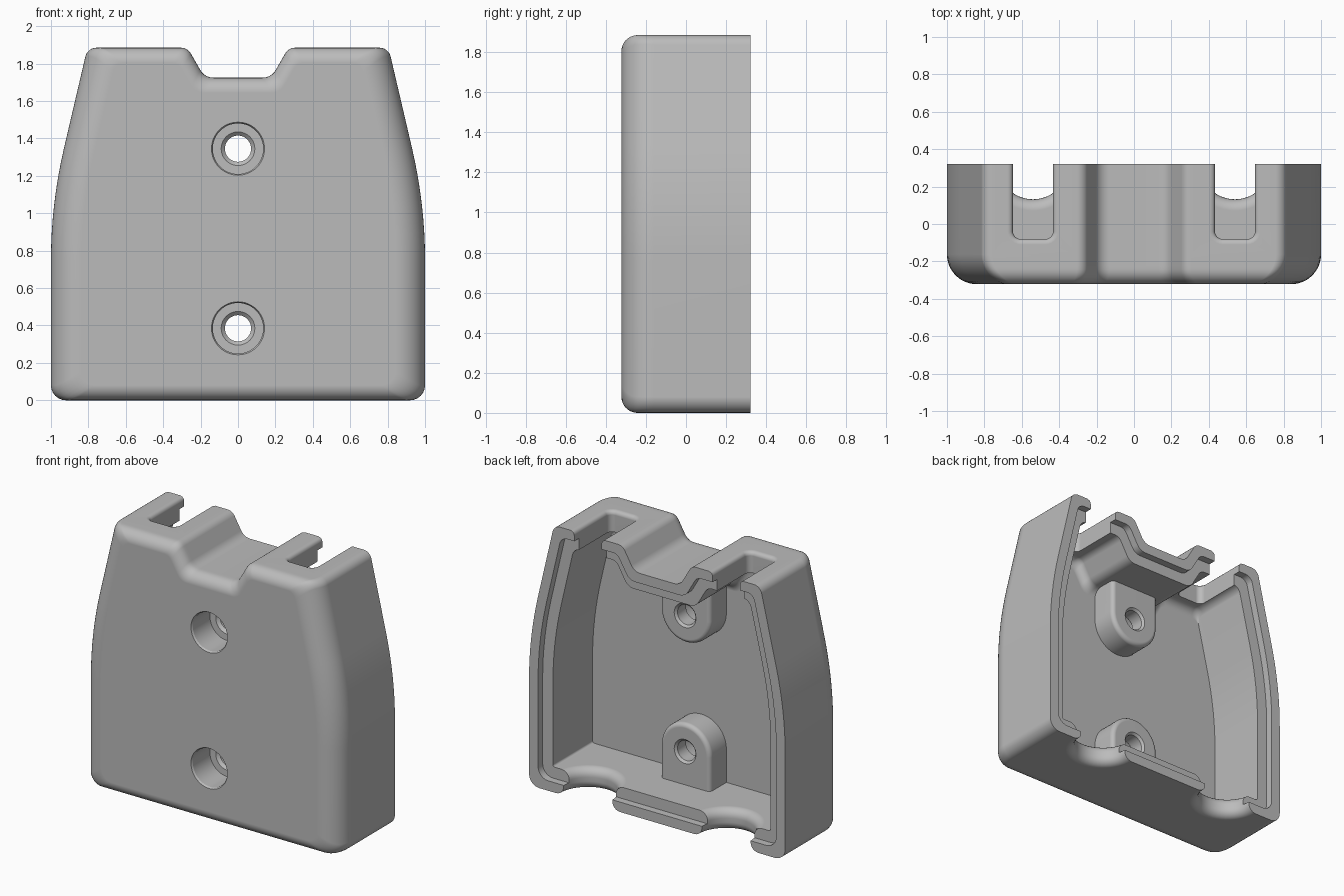
import bpy, bmesh, math
from mathutils import Vector

if "Cube" in bpy.data.objects:
    bpy.data.objects.remove(bpy.data.objects["Cube"])

grey = bpy.data.materials.new("light_grey_plastic")
grey.use_nodes = True
GREY = (0.5, 0.5, 0.5, 1)
grey.diffuse_color = GREY
grey.node_tree.nodes["Principled BSDF"].inputs["Base Color"].default_value = GREY

FRONT, BACK = -0.322, 0.322
WALL = 0.15
FLOOR = FRONT + WALL
BOSS_BACK = 0.01


def offset(pts, dists):
    """Move every edge of a counter-clockwise polygon inward by its own distance."""
    n = len(pts)
    normals = []
    for i in range(n):
        e = (pts[(i + 1) % n] - pts[i]).normalized()
        normals.append(Vector((-e.y, e.x)))
    out = []
    for i in range(n):
        a, b, da, db = normals[i - 1], normals[i], dists[i - 1], dists[i]
        det = a.x * b.y - a.y * b.x
        if abs(det) < 1e-5:
            out.append(pts[i] + a * da)
        else:
            out.append(pts[i] + Vector((da * b.y - db * a.y, db * a.x - da * b.x)) / det)
    return out


def rounded(pts, radii, seg=6):
    """Replace corners by circular arcs."""
    out = []
    for i, p in enumerate(pts):
        r = radii[i]
        if r <= 0:
            out.append(p)
            continue
        u = (pts[i - 1] - p).normalized()
        v = (pts[(i + 1) % len(pts)] - p).normalized()
        half = (math.pi - u.angle(v)) / 2
        t, w = r * math.tan(half), math.cos(half)
        a, c = p + u * t, p + v * t
        for k in range(seg + 1):
            s = k / seg
            f, g, h = (1 - s) ** 2, 2 * s * (1 - s) * w, s * s
            out.append((a * f + p * g + c * h) / (f + g + h))
    return out


def loft(name, layers, axis):
    """Skin a stack of (level, outline) layers along the y or z axis."""
    bm = bmesh.new()
    rings = []
    for level, outline in layers:
        rings.append([bm.verts.new((p.x, level, p.y) if axis == "y" else (p.x, p.y, level))
                      for p in outline])
    n = len(rings[0])
    for lo, hi in zip(rings, rings[1:]):
        for i in range(n):
            j = (i + 1) % n
            bm.faces.new((lo[i], lo[j], hi[j], hi[i]))
    bm.faces.new(rings[0])
    bm.faces.new(rings[-1])
    bmesh.ops.recalc_face_normals(bm, faces=bm.faces)
    mesh = bpy.data.meshes.new(name)
    bm.to_mesh(mesh)
    bm.free()
    mesh.materials.append(grey)
    ob = bpy.data.objects.new(name, mesh)
    bpy.context.collection.objects.link(ob)
    return ob


def combine(target, tool, operation):
    mod = target.modifiers.new(tool.name, "BOOLEAN")
    mod.operation, mod.solver, mod.object = operation, "EXACT", tool
    bpy.context.view_layer.objects.active = target
    bpy.ops.object.modifier_apply(modifier=mod.name)
    bpy.data.objects.remove(tool)


def circle(cx, cy, r, n=48):
    return [Vector((cx + r * math.cos(math.tau * i / n), cy + r * math.sin(math.tau * i / n)))
            for i in range(n)]


def fillet(r, t):
    """Inset of a rounded edge of radius r at depth t."""
    return r - math.sqrt(max(0, r * r - (r - t) ** 2)) if t < r else 0


def fillet_steps(r, n):
    return [r * (1 - math.cos(math.pi / 2 * k / n)) for k in range(n + 1)]


# Housing outline: bowed sides, notched top
right = [Vector((1, 0))]
right += [Vector((1 - 0.07 * (k / 8) ** 2, 0.75 + 0.6 * k / 8)) for k in range(9)]
right += [Vector((0.805, 1.885)), Vector((0.27, 1.885)), Vector((0.178, 1.725))]
outline = right + [Vector((-p.x, p.y)) for p in reversed(right)]


def inset_outline(side, bottom, top, corner=0.08):
    dists = []
    for i, p in enumerate(outline):
        mid = (p + outline[(i + 1) % len(outline)]) / 2
        dists.append(bottom if mid.y < 0.01 else side if abs(mid.x) > 0.8 else top)
    half = [corner] + [0] * 9 + [0.06, 0.06, 0.08]
    return rounded(offset(outline, dists), half + half[::-1])


# Outer shell with wide side fillets and tighter top and bottom fillets
layers = []
for t in fillet_steps(0.16, 12):
    side, end = fillet(0.16, t), fillet(0.08, t)
    layers.append((FRONT + t, inset_outline(side, end, end)))
layers.append((BACK, inset_outline(0, 0, 0)))
housing = loft("housing", layers, "y")

# Open cavity with a filleted ceiling, and stepped rim
layers = [(FLOOR + t, inset_outline(WALL, WALL, WALL + fillet(0.06, t), 0.015))
          for t in fillet_steps(0.06, 6)]
layers.append((0.5, inset_outline(WALL, WALL, WALL, 0.015)))
combine(housing, loft("cavity", layers, "y"), "DIFFERENCE")
rebate = inset_outline(0.07, 0.07, 0.07)
combine(housing, loft("rim_step", [(0.27, rebate), (0.5, rebate)], "y"), "DIFFERENCE")

# Screw bosses with counterbored holes
BOSS_R = 0.195
for name, z, end, sign in (("lower", 0.385, 0.06, 1), ("upper", 1.345, 1.66, -1)):
    layers = [(FLOOR - 0.04, 0)] + [(BOSS_BACK - 0.03 + 0.03 * math.sin(math.pi / 8 * k),
                                     0.03 * (1 - math.cos(math.pi / 8 * k))) for k in range(5)]
    rings = []
    for y, inset in layers:
        r = BOSS_R - inset
        arc = [Vector((r * math.cos(math.pi * k / 24), z + sign * r * math.sin(math.pi * k / 24)))
               for k in range(25)]
        rings.append((y, arc + [Vector((-r, end)), Vector((r, end))]))
    combine(housing, loft(name + "_boss", rings, "y"), "UNION")
    bore = ((-0.4, 0.142), (FRONT, 0.142), (-0.31, 0.135), (-0.12, 0.135), (-0.119, 0.09),
            (-0.1, 0.07), (BOSS_BACK - 0.015, 0.07), (BOSS_BACK, 0.085), (0.1, 0.085))
    combine(housing, loft(name + "_bore", [(y, circle(0, z, r)) for y, r in bore], "y"),
            "DIFFERENCE")

# Cable slots in the top and round cable openings in the bottom
for sign in (-1, 1):
    cx = 0.54 * sign
    layers = []
    for z in (1.6, 1.855, 1.863, 1.872, 1.88, 1.885, 2.0):
        grow = fillet(0.03, max(0, 1.885 - z))
        x, y = 0.107 + grow, -0.08 - grow
        corners = [Vector(c) for c in ((cx - x, y), (cx + x, y), (cx + x, 0.5), (cx - x, 0.5))]
        layers.append((z, rounded(corners, [0.04 + grow, 0.04 + grow, 0, 0])))
    combine(housing, loft("slot", layers, "z"), "DIFFERENCE")

    r, f = 0.19, 0.06
    steps = fillet_steps(f, 6)
    layers = [(-0.1, circle(cx, BACK, r + f))]
    layers += [(t, circle(cx, BACK, r + fillet(f, t))) for t in steps]
    layers += [(WALL - t, circle(cx, BACK, r + fillet(f, t))) for t in reversed(steps)]
    layers.append((WALL + 0.04, circle(cx, BACK, r + f)))
    combine(housing, loft("opening", layers, "z"), "DIFFERENCE")

# Smooth fillets, crisp edges, flat large faces
bpy.ops.object.select_all(action="DESELECT")
housing.select_set(True)
bpy.context.view_layer.objects.active = housing
bpy.ops.object.shade_smooth_by_angle(angle=math.radians(30))
weighted = housing.modifiers.new("flat_face_normals", "WEIGHTED_NORMAL")
weighted.keep_sharp = True
